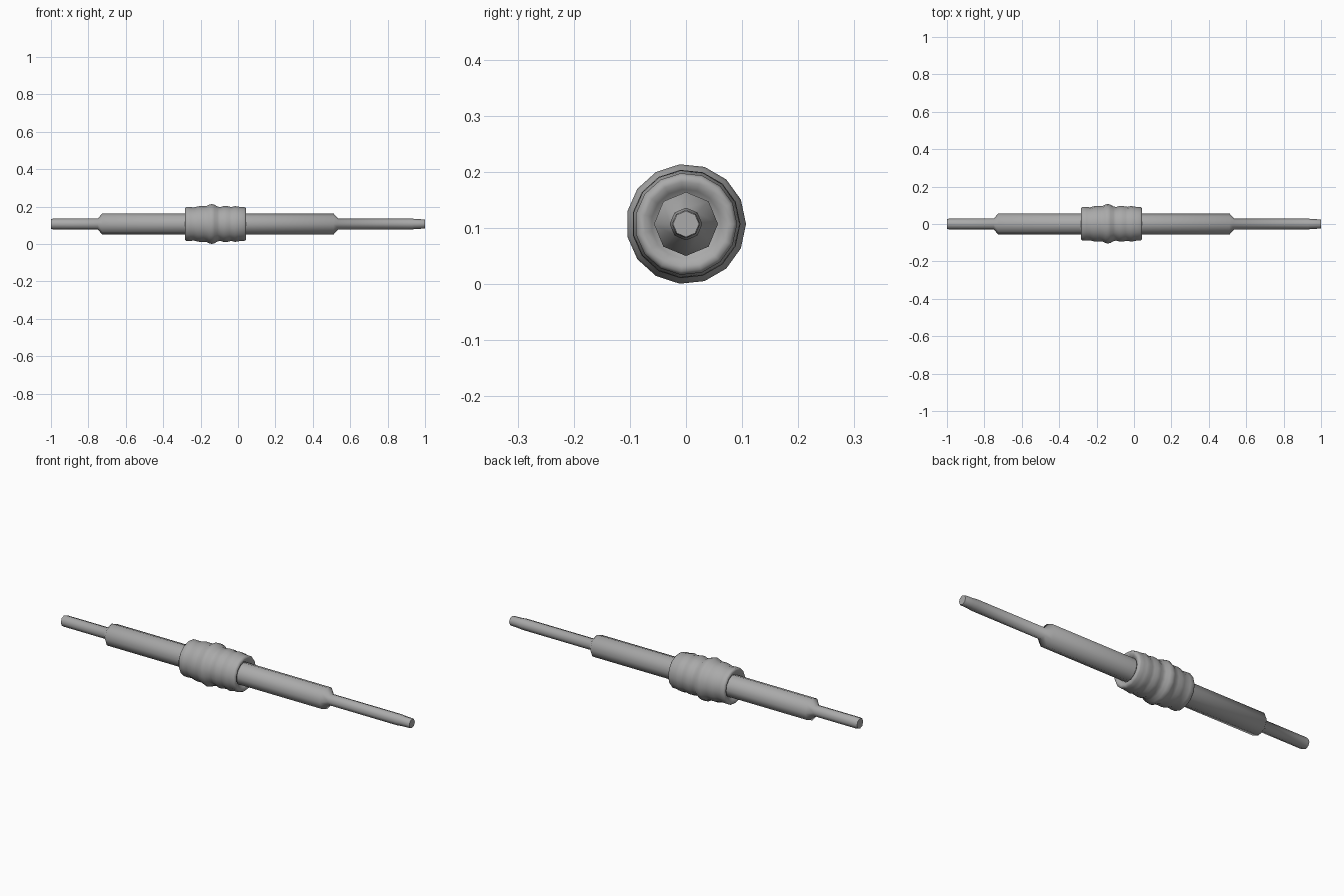
import bpy, bmesh, math

if "Cube" in bpy.data.objects:
    bpy.data.objects.remove(bpy.data.objects["Cube"])

AXIS_Z = 0.107

grey = bpy.data.materials.new("mid_grey")
grey.diffuse_color = (0.40, 0.40, 0.40, 1)
grey.use_nodes = True
grey.node_tree.nodes["Principled BSDF"].inputs["Base Color"].default_value = grey.diffuse_color

def lathe(name, profile, sides, angle):
    """Revolve (x, radius) points around the long axis, capping both ends."""
    bm = bmesh.new()
    rings = []
    for x, r in profile:
        angles = [2 * math.pi * i / sides for i in range(sides)]
        rings.append([bm.verts.new((x, r * math.cos(a), AXIS_Z + r * math.sin(a)))
                      for a in angles])
    for a, b in zip(rings, rings[1:]):
        for i in range(sides):
            j = (i + 1) % sides
            bm.faces.new((a[i], a[j], b[j], b[i]))
    bm.faces.new(rings[0])
    bm.faces.new(rings[-1])
    bmesh.ops.recalc_face_normals(bm, faces=bm.faces)
    mesh = bpy.data.meshes.new(name)
    bm.to_mesh(mesh)
    bm.free()
    mesh.materials.append(grey)
    ob = bpy.data.objects.new(name, mesh)
    bpy.context.collection.objects.link(ob)
    bpy.ops.object.select_all(action='DESELECT')
    ob.select_set(True)
    bpy.context.view_layer.objects.active = ob
    bpy.ops.object.shade_smooth_by_angle(angle=math.radians(angle))
    return ob

# Stepped octagonal shaft with conical shoulders and tapered tips
lathe("stepped_shaft", [
    (-1.0, 0.026), (-0.99, 0.029), (-0.75, 0.029), (-0.725, 0.057),
    (0.51, 0.057), (0.535, 0.029), (0.93, 0.029), (0.955, 0.026),
    (0.995, 0.025), (1.0, 0.023)], 8, 46)

# Ribbed grip wrapped round the shaft, with rolled-in ends
lathe("ribbed_grip", [
    (-0.262, 0.052), (-0.274, 0.062), (-0.281, 0.074), (-0.283, 0.084),
    (-0.276, 0.091), (-0.255, 0.091), (-0.235, 0.089), (-0.218, 0.094),
    (-0.200, 0.097), (-0.183, 0.096), (-0.167, 0.097), (-0.153, 0.104),
    (-0.140, 0.107), (-0.125, 0.103), (-0.110, 0.094), (-0.095, 0.091),
    (-0.078, 0.096), (-0.060, 0.097), (-0.045, 0.093), (-0.032, 0.092),
    (-0.016, 0.096), (0.000, 0.094), (0.014, 0.091), (0.034, 0.091),
    (0.043, 0.085), (0.043, 0.075), (0.036, 0.062), (0.022, 0.052)], 15, 60)
